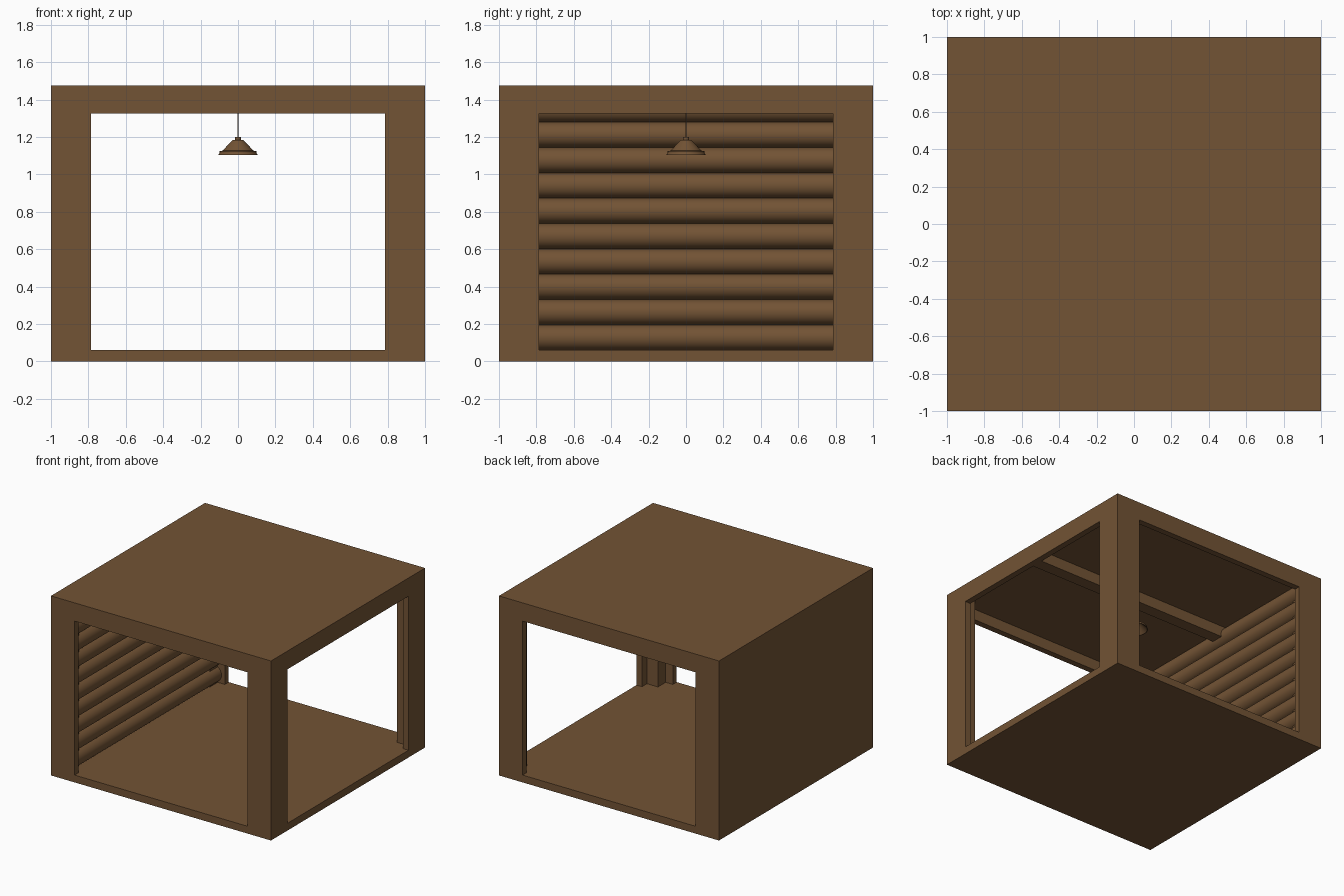
import bpy, bmesh, math

old = bpy.data.objects.get("Cube")
if old:
    bpy.data.objects.remove(old, do_unlink=True)

WOOD = (0.17, 0.087, 0.035, 1.0)
wood = bpy.data.materials.new("brown_wood")
wood.use_nodes = True
wood.diffuse_color = WOOD
wood.node_tree.nodes["Principled BSDF"].inputs["Base Color"].default_value = WOOD

HALF, TOP = 1.0, 1.475       # outer half width and height
WALL, SLAB = 0.05, 0.06      # wall and floor/ceiling thickness
OPEN, HEAD = 0.785, 1.325    # opening half width and head height
INNER, CEILING = HALF - WALL, TOP - SLAB
POST = 0.1


def add_object(name, bm):
    bmesh.ops.recalc_face_normals(bm, faces=bm.faces)
    mesh = bpy.data.meshes.new(name)
    bm.to_mesh(mesh)
    bm.free()
    obj = bpy.data.objects.new(name, mesh)
    bpy.context.scene.collection.objects.link(obj)
    obj.data.materials.append(wood)
    return obj


def box(name, low, high):
    bm = bmesh.new()
    bmesh.ops.create_cube(bm, size=1)
    for v in bm.verts:
        v.co = [l + (c + 0.5) * (h - l) for c, l, h in zip(v.co, low, high)]
    return add_object(name, bm)


def activate(obj):
    bpy.ops.object.select_all(action='DESELECT')
    obj.select_set(True)
    bpy.context.view_layer.objects.active = obj


def smooth(obj):
    activate(obj)
    bpy.ops.object.shade_smooth_by_angle(angle=math.radians(30))


def lathe(name, profile, sides):
    bm = bmesh.new()
    verts = [bm.verts.new((r, 0, z)) for r, z in profile]
    edges = [bm.edges.new(pair) for pair in zip(verts, verts[1:])]
    bmesh.ops.spin(bm, geom=verts + edges, axis=(0, 0, 1), cent=(0, 0, 0),
                   angle=math.tau, steps=sides)
    bmesh.ops.remove_doubles(bm, verts=bm.verts, dist=0.0001)
    obj = add_object(name, bm)
    smooth(obj)
    return obj


def cut(target, name, low, high):
    cutter = box(name, low, high)
    cutter.hide_render = True
    mod = target.modifiers.new(name, 'BOOLEAN')
    mod.operation, mod.solver, mod.object = 'DIFFERENCE', 'EXACT', cutter
    activate(target)
    bpy.ops.object.modifier_apply(modifier=name)
    bpy.data.objects.remove(cutter, do_unlink=True)


# Room shell: hollow box, open at the front, the back and the +x side
shell = box("room_shell", (-HALF, -HALF, 0), (HALF, HALF, TOP))
cut(shell, "room_space", (-INNER, -INNER, SLAB), (INNER, INNER, CEILING))
cut(shell, "through_opening", (-OPEN, -1.2, SLAB), (OPEN, 1.2, HEAD))
cut(shell, "side_opening", (0, -OPEN, SLAB), (1.2, OPEN, HEAD))

# Square posts in the inside corners
for sx, side in ((1, "left"), (-1, "right")):
    for sy, end in ((-1, "front"), (1, "back")):
        xs = sorted((sx * INNER, sx * (INNER - POST)))
        ys = sorted((sy * INNER, sy * (INNER - POST)))
        box(f"{end}_{side}_post", (xs[0], ys[0], SLAB), (xs[1], ys[1], CEILING))

# Ceiling beam
box("ceiling_beam", (-INNER, -POST / 2, HEAD), (INNER, POST / 2, CEILING))

# Stacked logs along the closed wall
LOGS = 10
pitch = (CEILING - SLAB) / LOGS
for i in range(LOGS):
    bm = bmesh.new()
    bmesh.ops.create_cone(bm, cap_ends=True, segments=32, radius1=pitch / 2,
                          radius2=pitch / 2, depth=2 * INNER)
    for v in bm.verts:
        x, y, z = v.co
        v.co = (x - INNER + pitch / 2, z, y + SLAB + (i + 0.5) * pitch)
    smooth(add_object(f"wall_log_{i + 1}", bm))

# Pendant lamp: cord, cap and open shade
lathe("lamp_cord", [(0, HEAD), (0.003, HEAD), (0.003, 1.19), (0, 1.19)], 12)
lathe("lamp_cap", [(0, 1.2), (0.017, 1.2), (0.017, 1.178), (0, 1.178)], 24)
lathe("lamp_shade", [(0, 1.183), (0.03, 1.183), (0.037, 1.175), (0.083, 1.127),
                     (0.098, 1.125), (0.098, 1.117), (0.105, 1.105),
                     (0.1, 1.105), (0.08, 1.123), (0.035, 1.17), (0, 1.175)], 32)
